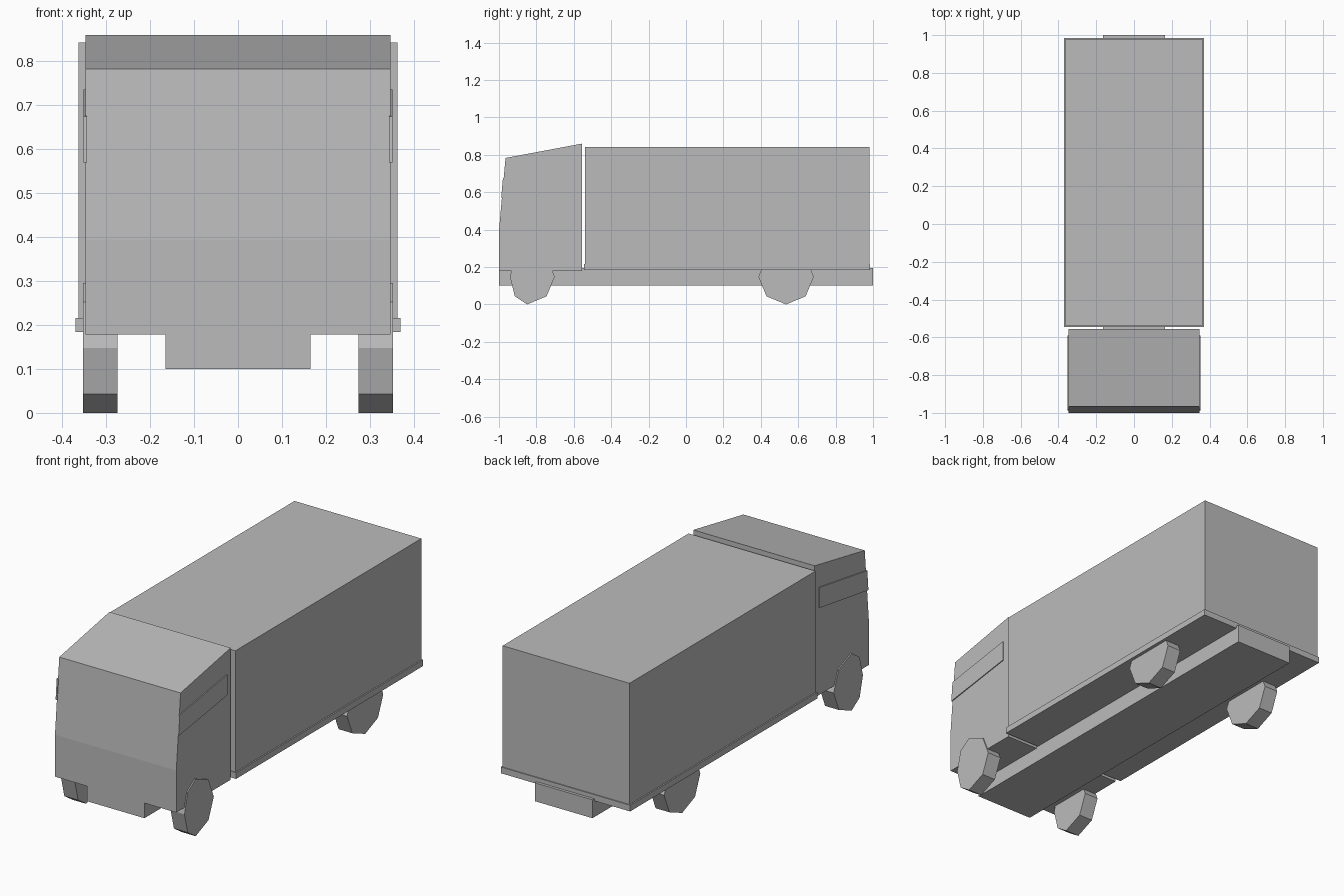
import bpy, bmesh, math

if "Cube" in bpy.data.objects:
    bpy.data.objects.remove(bpy.data.objects["Cube"])

grey = bpy.data.materials.new("plain grey")
grey.diffuse_color = (0.5, 0.5, 0.5, 1)
grey.use_nodes = True
grey.node_tree.nodes["Principled BSDF"].inputs["Base Color"].default_value = grey.diffuse_color


def prism(name, profile, x0, x1):
    """Extrude a (y, z) side profile across the width from x0 to x1."""
    bm = bmesh.new()
    face = bm.faces.new([bm.verts.new((x0, y, z)) for y, z in profile])
    ext = bmesh.ops.extrude_face_region(bm, geom=[face])
    for v in ext["geom"]:
        if isinstance(v, bmesh.types.BMVert):
            v.co.x = x1
    bmesh.ops.recalc_face_normals(bm, faces=bm.faces)
    mesh = bpy.data.meshes.new(name)
    bm.to_mesh(mesh)
    bm.free()
    mesh.materials.append(grey)
    obj = bpy.data.objects.new(name, mesh)
    bpy.context.collection.objects.link(obj)
    return obj


def block(name, half_width, y0, y1, z0, z1):
    return prism(name, [(y0, z0), (y1, z0), (y1, z1), (y0, z1)],
                 -half_width, half_width)


def octagon(y, r, front_scale=1.0):
    """Eight-sided wheel outline standing on a corner."""
    pts = []
    for i in range(8):
        a = i * math.pi / 4
        dy = r * math.sin(a)
        pts.append((y + dy * (front_scale if dy < 0 else 1), r - r * math.cos(a)))
    return pts


# Cab with raked windscreen and sloping roof
prism("cab", [(-1, 0.178), (-1, 0.395), (-0.965, 0.783),
              (-0.555, 0.86), (-0.555, 0.178)], -0.347, 0.347)

# Cargo body, its floor and the chassis beam
block("cargo_box", 0.363, -0.54, 0.98, 0.2, 0.843)
block("cargo_floor", 0.37, -0.545, 0.985, 0.184, 0.216)
block("chassis", 0.165, -1, 1, 0.1, 0.195)

# Side windows and wheels, on both sides
window = [(-0.988, 0.57), (-0.59, 0.63), (-0.59, 0.736), (-0.979, 0.675)]
for side, s in (("left", -1), ("right", 1)):
    prism("window_" + side, window, s * 0.344, s * 0.352)
    prism("front_wheel_" + side, octagon(-0.85, 0.148, 0.62), s * 0.274, s * 0.353)
    prism("rear_wheel_" + side, octagon(0.535, 0.148), s * 0.274, s * 0.353)
